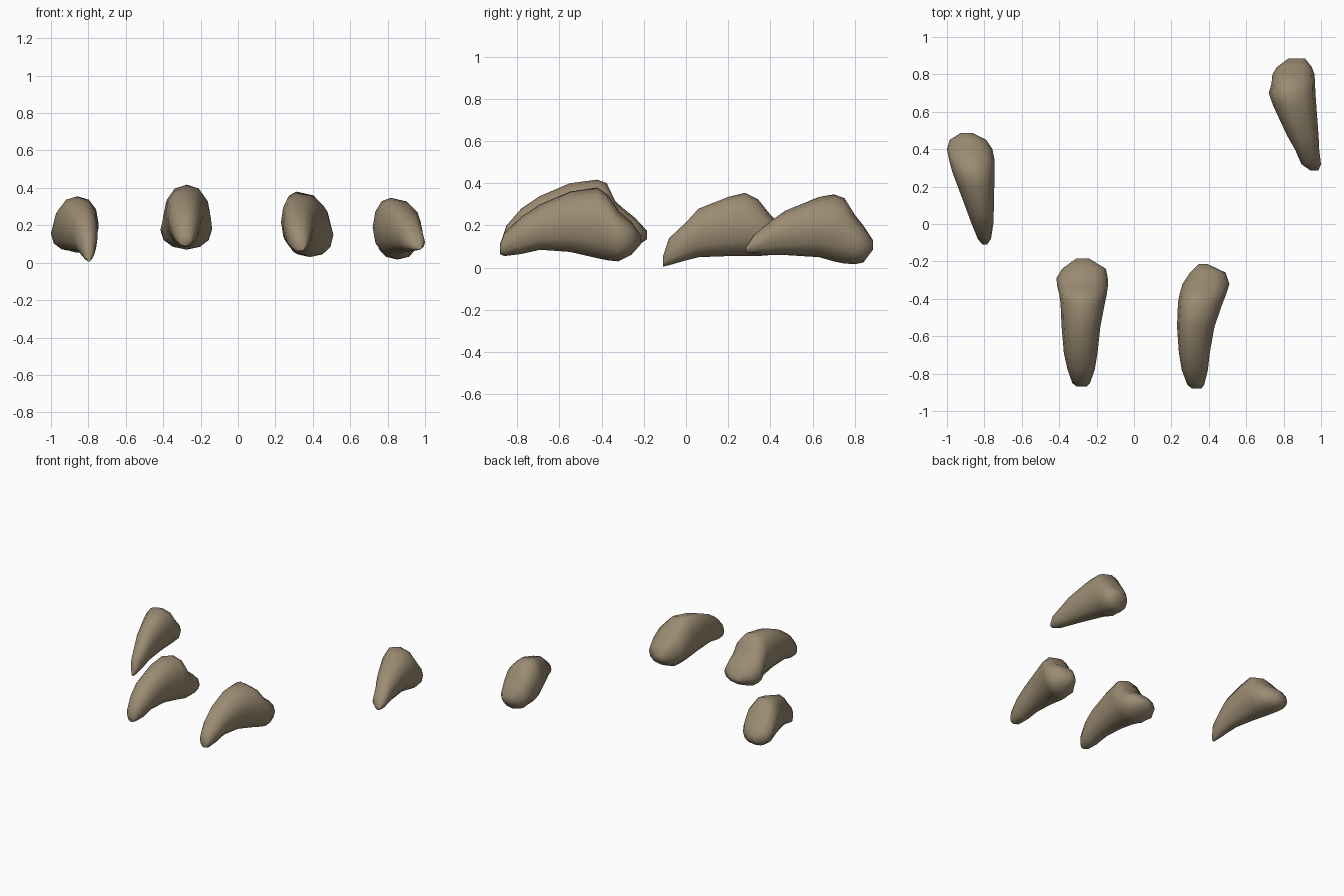
import bpy, bmesh, math

horn = bpy.data.materials.new("tan horn")
horn.diffuse_color = (0.33, 0.26, 0.17, 1)
SIDES = 12


def claw(name, stations, skew):
    """Loft rounded sections; station = y, left x, right x, bottom z, top z."""
    bm = bmesh.new()
    rings = []
    for y, xl, xr, zb, zt in stations:
        cx, cz, rx, rz = (xl + xr) / 2, (zb + zt) / 2, (xr - xl) / 2, (zt - zb) / 2
        ring = []
        for i in range(SIDES):
            a = 2 * math.pi * i / SIDES
            c, s = math.cos(a), math.sin(a)
            # lean the ridge sideways, scaled by section width
            lean = skew * max(s, 0) ** 2 * rx / 0.13 * (1 - abs(c))
            px = math.copysign(abs(c) ** 0.9, c)
            pz = math.copysign(abs(s) ** 0.9, s)
            ring.append(bm.verts.new((cx + rx * px + lean, y, cz + rz * pz)))
        rings.append(ring)
    for a, b in zip(rings, rings[1:]):
        for i in range(SIDES):
            j = (i + 1) % SIDES
            bm.faces.new((a[i], a[j], b[j], b[i]))
    bm.faces.new(rings[0])
    bm.faces.new(rings[-1])
    bmesh.ops.recalc_face_normals(bm, faces=bm.faces)
    me = bpy.data.meshes.new(name)
    bm.to_mesh(me)
    bm.free()
    me.materials.append(horn)
    ob = bpy.data.objects.new(name, me)
    bpy.context.collection.objects.link(ob)
    bpy.context.view_layer.objects.active = ob
    ob.select_set(True)
    bpy.ops.object.shade_smooth_by_angle(angle=math.radians(55))
    ob.select_set(False)


# front pair: tip at -y, root bulb at +y
claw("inner_left_claw", [
    (-.87, -.305, -.255, .09, .14), (-.85, -.33, -.235, .085, .20),
    (-.78, -.355, -.21, .09, .28), (-.69, -.375, -.195, .115, .34),
    (-.55, -.387, -.18, .11, .40), (-.42, -.393, -.155, .085, .417),
    (-.375, -.40, -.145, .075, .40), (-.335, -.41, -.14, .07, .315),
    (-.29, -.415, -.14, .075, .275), (-.24, -.385, -.15, .095, .235),
    (-.185, -.31, -.24, .135, .175)], 0)
claw("inner_right_claw", [
    (-.88, .31, .36, .065, .115), (-.86, .285, .375, .055, .165),
    (-.78, .255, .395, .065, .24), (-.69, .24, .405, .085, .30),
    (-.55, .23, .43, .075, .36), (-.42, .235, .475, .045, .38),
    (-.37, .245, .495, .035, .345), (-.32, .26, .51, .03, .27),
    (-.26, .30, .49, .06, .22), (-.215, .345, .395, .11, .155)], -.045)

# side claws
claw("outer_left_claw", [
    (-.11, -.81, -.785, .005, .05), (-.08, -.835, -.765, .012, .14),
    (0, -.868, -.752, .035, .215), (.06, -.89, -.75, .05, .28),
    (.2, -.942, -.747, .055, .335), (.28, -.972, -.745, .055, .355),
    (.34, -.988, -.745, .055, .325), (.40, -1.0, -.757, .06, .25),
    (.45, -.985, -.79, .07, .205), (.487, -.925, -.865, .10, .16)], 0)
claw("outer_right_claw", [
    (.285, .945, .985, .07, .10), (.32, .895, 1.0, .065, .155),
    (.40, .86, .99, .06, .22), (.47, .82, .987, .06, .27),
    (.63, .745, .975, .05, .335), (.70, .72, .97, .03, .347),
    (.75, .735, .968, .02, .33), (.80, .74, .965, .017, .25),
    (.84, .765, .95, .025, .20), (.885, .825, .915, .085, .13)], -.03)
